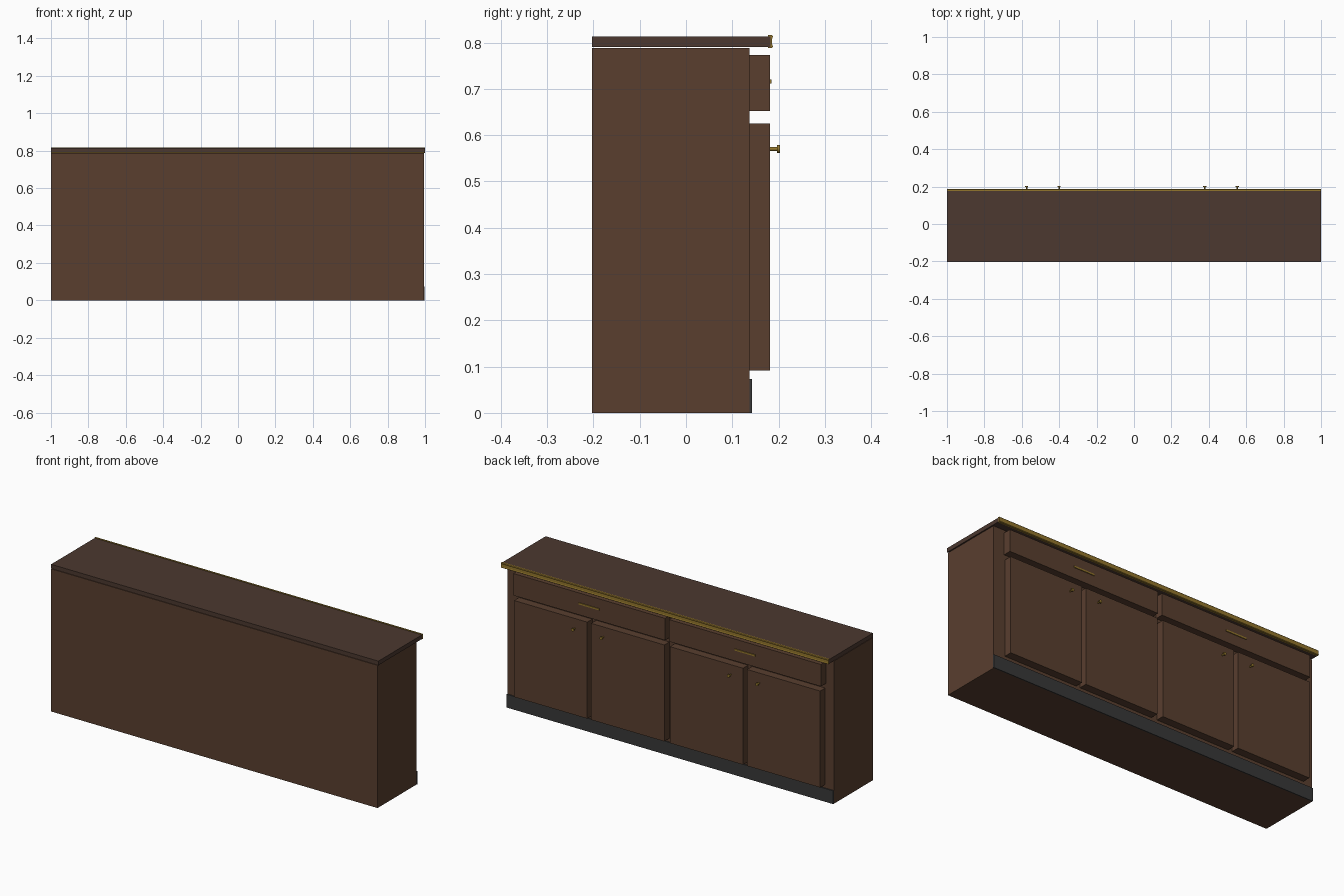
import bpy
import math

if "Cube" in bpy.data.objects:
    bpy.data.objects.remove(bpy.data.objects["Cube"])


def material(name, color):
    m = bpy.data.materials.new(name)
    m.diffuse_color = (*color, 1)
    m.use_nodes = True
    m.node_tree.nodes["Principled BSDF"].inputs["Base Color"].default_value = m.diffuse_color
    return m


WOOD = material("brown_wood", (0.10, 0.049, 0.028))
TOP = material("dark_top", (0.072, 0.04, 0.029))
BRASS = material("brass", (0.29, 0.18, 0.025))
KICK = material("dark_grey", (0.04, 0.04, 0.04))


def prism(name, profile, x0, x1, mat):
    """Extrude a closed (y, z) profile along x."""
    n = len(profile)
    verts = [(x, y, z) for x in (x0, x1) for y, z in profile]
    faces = [tuple(range(n))[::-1], tuple(range(n, 2 * n))]
    faces += [(i, (i + 1) % n, n + (i + 1) % n, n + i) for i in range(n)]
    me = bpy.data.meshes.new(name)
    me.from_pydata(verts, [], faces)
    me.materials.append(mat)
    ob = bpy.data.objects.new(name, me)
    bpy.context.collection.objects.link(ob)
    return ob


def box(name, x, y, z, mat):
    return prism(name, [(y[0], z[0]), (y[1], z[0]), (y[1], z[1]), (y[0], z[1])], x[0], x[1], mat)


def rod(name, x, y0, y1, z, r, mat):
    bpy.ops.mesh.primitive_cylinder_add(vertices=16, radius=r, depth=y1 - y0,
                                        location=(x, (y0 + y1) / 2, z),
                                        rotation=(math.pi / 2, 0, 0))
    ob = bpy.context.object
    ob.name = name
    ob.data.materials.append(mat)
    bpy.ops.object.shade_smooth_by_angle()


# Carcass, kick board and counter
box("cabinet_body", (-1, 0.995), (-0.203, 0.137), (0, 0.788), WOOD)
box("kick_board", (-1, 0.998), (0.137, 0.143), (0, 0.073), KICK)
box("countertop", (-1, 1), (-0.203, 0.182), (0.790, 0.813), TOP)

# Moulded brass edge along the counter
prism("counter_trim", [(0.177, 0.788), (0.185, 0.788), (0.188, 0.791), (0.186, 0.796),
                       (0.186, 0.808), (0.188, 0.813), (0.185, 0.816), (0.177, 0.816)],
      -1, 1, BRASS)

# Two bays, each with a drawer over a pair of doors
FACE = (0.137, 0.181)
for side, c in (("left", 0.465), ("right", -0.4875)):
    box(f"drawer_{side}", (c - 0.464, c + 0.464), FACE, (0.652, 0.773), WOOD)
    box(f"drawer_handle_{side}", (c - 0.063, c + 0.063), (0.180, 0.185), (0.711, 0.720), BRASS)
    for i, s in enumerate((1, -1), 1):
        x0, x1 = sorted((c + s * 0.012, c + s * 0.459))
        box(f"door_{side}_{i}", (x0, x1), FACE, (0.092, 0.625), WOOD)
        kx = c + s * 0.087
        rod(f"knob_stem_{side}_{i}", kx, 0.180, 0.198, 0.570, 0.004, BRASS)
        rod(f"knob_{side}_{i}", kx, 0.197, 0.203, 0.570, 0.0085, BRASS)
